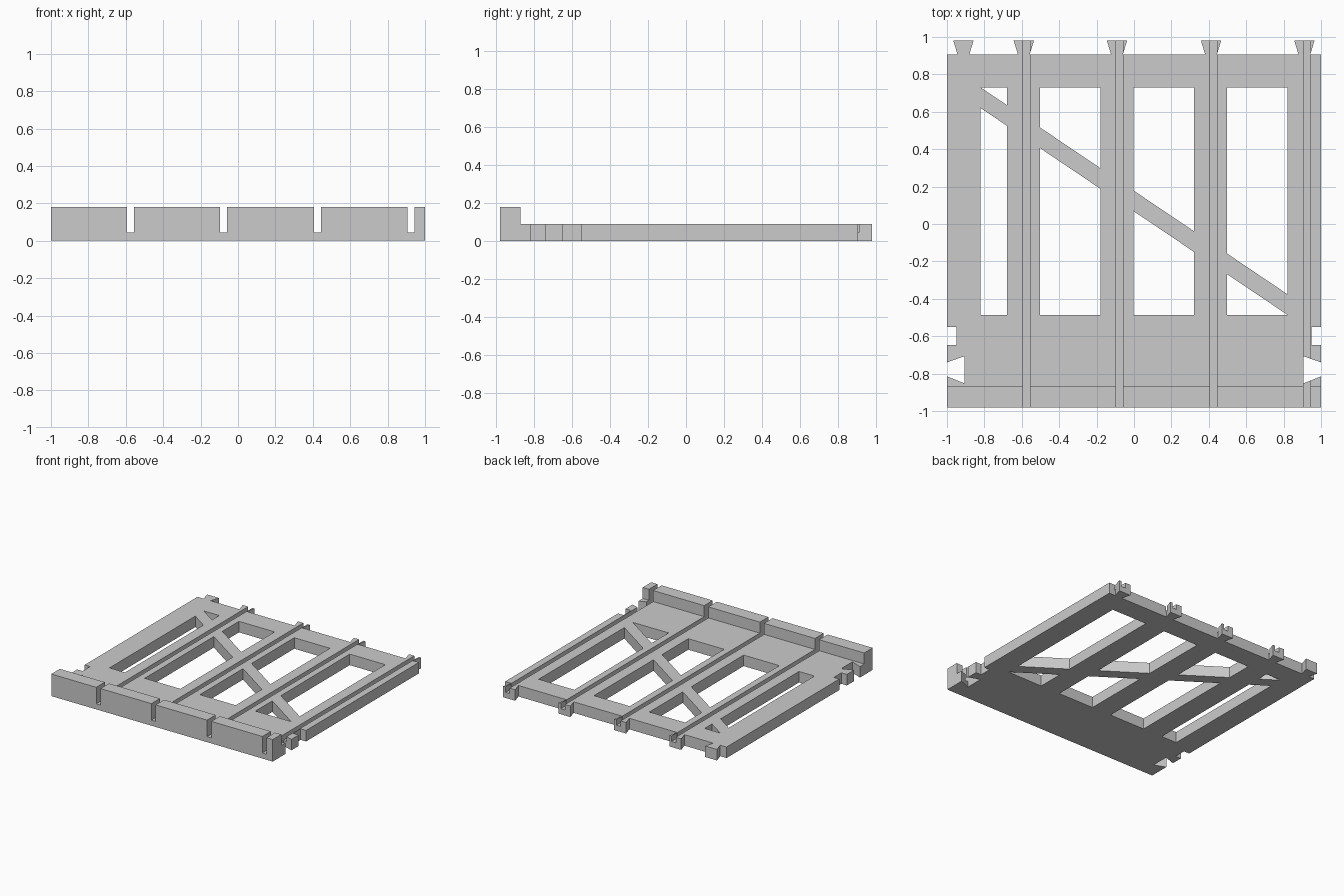
import bpy
import bmesh

if "Cube" in bpy.data.objects:
    bpy.data.objects.remove(bpy.data.objects["Cube"], do_unlink=True)

FRONT, BACK, TAB_END = -0.98, 0.905, 0.98
PLATE, LIP = 0.09, 0.18
TABS = (-0.912, -0.589, -0.091, 0.412, 0.911)

grey = bpy.data.materials.new("light grey")
grey.use_nodes = True
colour = (0.6, 0.6, 0.6, 1)
grey.diffuse_color = colour
grey.node_tree.nodes["Principled BSDF"].inputs["Base Color"].default_value = colour


def prism(name, outlines, z0, z1):
    """Extrude flat outlines upwards into one solid object."""
    bm = bmesh.new()
    for pts in outlines:
        face = bm.faces.new([bm.verts.new((x, y, z0)) for x, y in pts])
        ext = bmesh.ops.extrude_face_region(bm, geom=[face], use_keep_orig=True)
        for v in ext["geom"]:
            if isinstance(v, bmesh.types.BMVert):
                v.co.z = z1
    bmesh.ops.recalc_face_normals(bm, faces=bm.faces)
    mesh = bpy.data.meshes.new(name)
    bm.to_mesh(mesh)
    bm.free()
    mesh.materials.append(grey)
    obj = bpy.data.objects.new(name, mesh)
    bpy.context.collection.objects.link(obj)
    return obj


def rect(x0, x1, y0, y1):
    return [(x0, y0), (x1, y0), (x1, y1), (x0, y1)]


def cut(target, cutter):
    mod = target.modifiers.new(cutter.name, 'BOOLEAN')
    mod.operation, mod.solver, mod.object = 'DIFFERENCE', 'EXACT', cutter
    bpy.context.view_layer.objects.active = target
    bpy.ops.object.modifier_apply(modifier=mod.name)
    bpy.data.objects.remove(cutter, do_unlink=True)


def side_notches(s):
    """Dovetail and square notches along one side edge, front to back."""
    return [(s, FRONT), (s, -0.815), (s * 0.907, -0.852), (s * 0.907, -0.707),
            (s, -0.74), (s, -0.647), (s * 0.95, -0.647), (s * 0.95, -0.55),
            (s, -0.55), (s, BACK)]


# Plate outline with notched sides and dovetail tabs along the back
outline = side_notches(1)
for x in reversed(TABS):
    outline += [(x + 0.031, BACK), (x + 0.054, TAB_END),
                (x - 0.054, TAB_END), (x - 0.031, BACK)]
outline += reversed(side_notches(-1))
panel = prism("panel", [outline], 0, LIP)

# Step down behind the front lip
cut(panel, prism("step", [rect(-1.1, 1.1, -0.87, 1.1)], PLATE, 0.3))


# Windows, each split by the diagonal brace
def brace(x, offset):
    return 0.73 + offset - 0.674 * (x + 0.82)


W_LOW, W_HIGH = -0.487, 0.73
windows = []
for x0, x1 in ((-0.82, -0.68), (-0.502, -0.18), (-0.003, 0.32), (0.498, 0.82)):
    upper = [(x0, brace(x0, 0)), (x1, brace(x1, 0)), (x1, W_HIGH)]
    if brace(x0, 0) < W_HIGH - 0.01:
        upper.append((x0, W_HIGH))
    lower = [(x0, brace(x0, -0.11)), (x0, W_LOW)]
    if brace(x1, -0.11) > W_LOW + 0.01:
        lower.append((x1, W_LOW))
    lower.append((x1, max(brace(x1, -0.11), W_LOW)))
    windows += [upper, lower]
cut(panel, prism("windows", windows, -0.1, 0.3))

# Long grooves through the lip, plate and tabs
grooves = [rect(x - 0.005, x + 0.033, -1.1, 1.1) for x in TABS[1:]]
cut(panel, prism("grooves", grooves, 0.045, 0.3))
